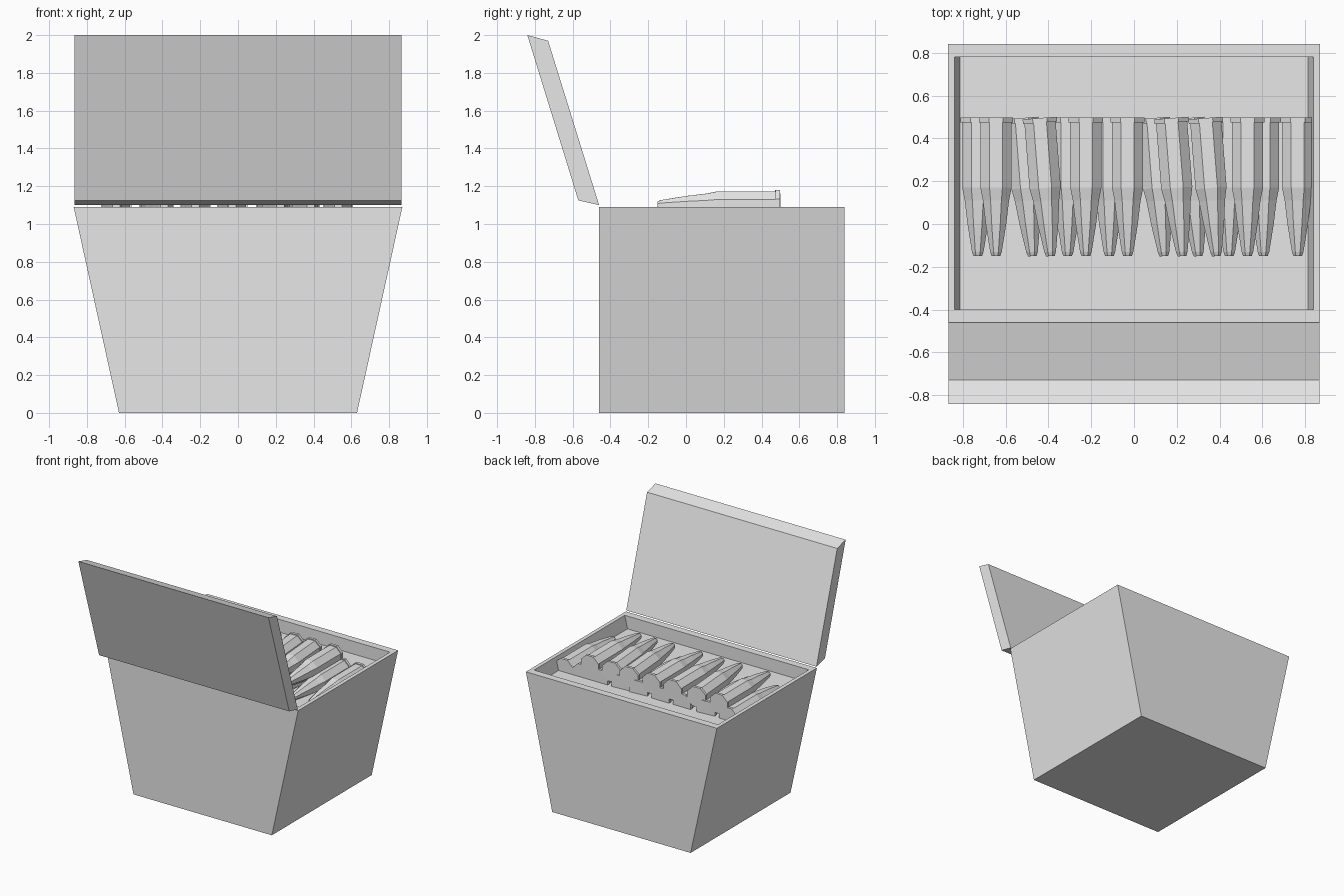
import bpy, bmesh, math
from mathutils import Matrix, Vector

if "Cube" in bpy.data.objects:
    bpy.data.objects.remove(bpy.data.objects["Cube"], do_unlink=True)

grey = bpy.data.materials.new("plain_grey")
grey.use_nodes = True
grey.diffuse_color = (0.8, 0.8, 0.8, 1)
grey.node_tree.nodes["Principled BSDF"].inputs["Base Color"].default_value = (0.8, 0.8, 0.8, 1)


def finish(bm, name):
    """Turn a bmesh into a flat shaded grey object."""
    bmesh.ops.recalc_face_normals(bm, faces=bm.faces)
    mesh = bpy.data.meshes.new(name)
    bm.to_mesh(mesh)
    bm.free()
    mesh.materials.append(grey)
    obj = bpy.data.objects.new(name, mesh)
    bpy.context.collection.objects.link(obj)
    return obj


def ring(bm, half_x, y0, y1, z):
    corners = [(-half_x, y0), (half_x, y0), (half_x, y1), (-half_x, y1)]
    return [bm.verts.new((x, y, z)) for x, y in corners]


def bridge(bm, a, b):
    for i in range(len(a)):
        j = (i + 1) % len(a)
        bm.faces.new((a[i], a[j], b[j], b[i]))


# Tapered crate: outer walls, rim, sloping inner walls and a raised floor
BACK, FRONT, TOP, FLOOR = 0.84, -0.46, 1.09, 0.985
bm = bmesh.new()
rings = [ring(bm, 0.63, FRONT, BACK, 0),
         ring(bm, 0.87, FRONT, BACK, TOP),
         ring(bm, 0.838, FRONT + 0.06, BACK - 0.06, TOP),
         ring(bm, 0.813, FRONT + 0.06, BACK - 0.06, FLOOR)]
for lower, upper in zip(rings, rings[1:]):
    bridge(bm, lower, upper)
bm.faces.new(rings[0])
bm.faces.new(rings[-1])
finish(bm, "crate_body")

# Open lid: a slab extruded across the width from its side profile
bm = bmesh.new()
profile = [(-0.46, 1.10), (-0.73, 1.97), (-0.84, 2.0), (-0.57, 1.125)]
side = bm.faces.new([bm.verts.new((-0.866, y, z)) for y, z in profile])
moved = bmesh.ops.extrude_face_region(bm, geom=[side])["geom"]
bmesh.ops.translate(bm, vec=(1.732, 0, 0),
                    verts=[v for v in moved if isinstance(v, bmesh.types.BMVert)])
finish(bm, "lid")

# Cartridge: eight sided profile turned round the y axis, (y, radius)
SIDES = 8
shape = [(-0.15, 0.02), (-0.13, 0.027), (0.0, 0.048), (0.11, 0.061),
         (0.17, 0.073), (0.475, 0.073), (0.475, 0.08), (0.497, 0.08)]
bm = bmesh.new()
loops = []
for y, r in shape:
    r /= math.cos(math.pi / SIDES)
    angles = [(i + 0.5) * math.tau / SIDES for i in range(SIDES)]
    loops.append([bm.verts.new((r * math.cos(a), y, r * math.sin(a))) for a in angles])
for a, b in zip(loops, loops[1:]):
    bridge(bm, a, b)
bm.faces.new(loops[0])
bm.faces.new(loops[-1])
first = finish(bm, "cartridge_mesh_source")
cartridge = first.data
bpy.data.objects.remove(first)
cartridge.name = "cartridge"

# Two layers of cartridges; each entry is tip x and whether it lies askew
layers = {
    "upper": (1.10, [(-0.645, 0), (-0.39, 1), (-0.225, 0), (-0.03, 0),
                     (0.225, 1), (0.385, 1), (0.53, 0)]),
    "lower": (1.01, [(-0.73, 0), (-0.475, 1), (-0.31, 0), (-0.115, 0), (0.14, 1),
                     (0.30, 1), (0.445, 0), (0.605, 0), (0.765, 0)]),
}
tip = Vector((0, -0.15, 0))
for layer, (height, row) in layers.items():
    for i, (x, askew) in enumerate(row):
        obj = bpy.data.objects.new(f"cartridge_{layer}_{i + 1}", cartridge)
        bpy.context.collection.objects.link(obj)
        turn = Matrix.Rotation(math.radians(4.5 * askew), 4, "Z")
        obj.matrix_world = (Matrix.Translation((x, tip.y, height)) @ turn
                            @ Matrix.Translation(-tip))
